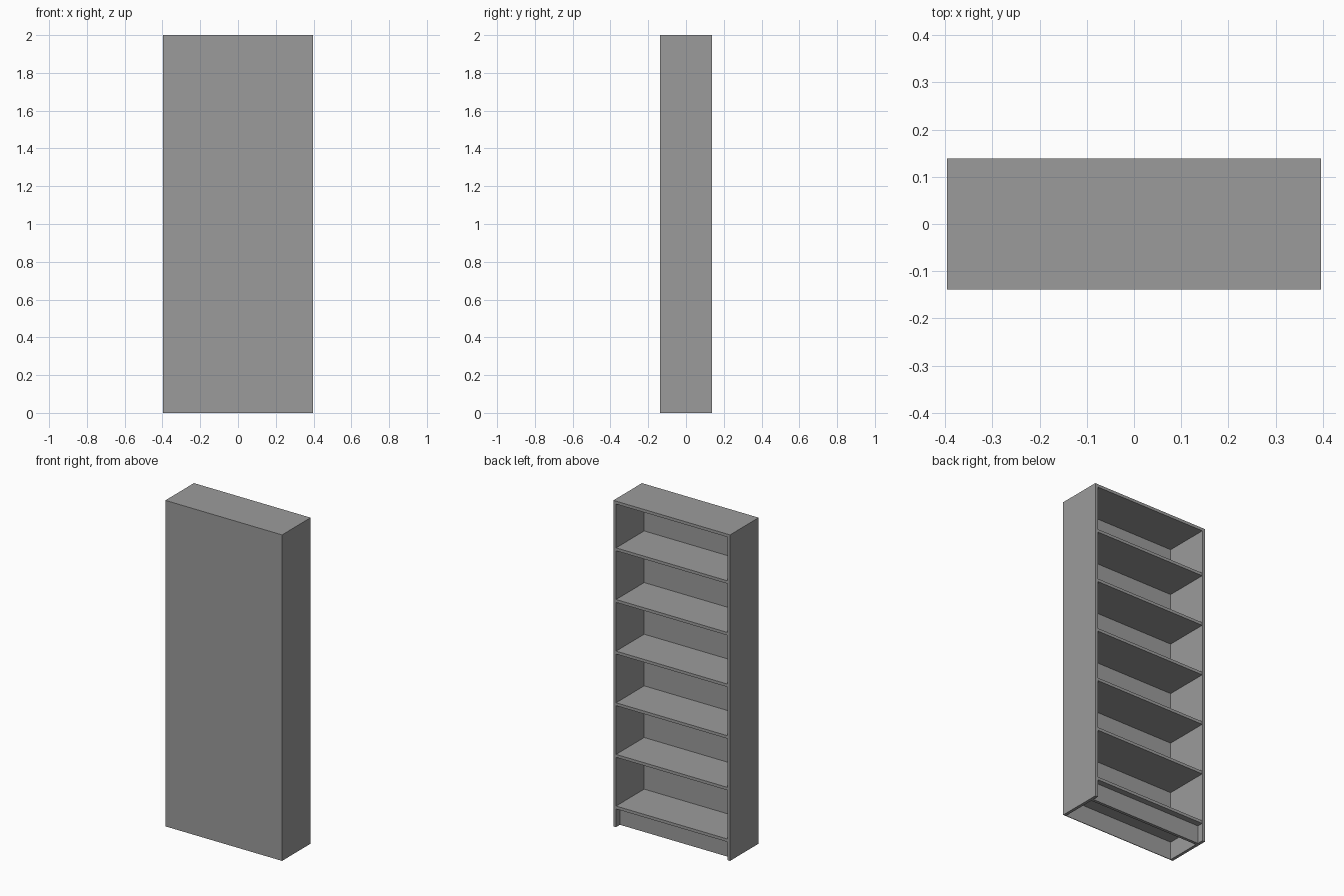
import bpy, bmesh

if "Cube" in bpy.data.objects:
    bpy.data.objects.remove(bpy.data.objects["Cube"])

W, D, H = 0.792, 0.277, 2.0      # overall width, depth, height
T = 0.018                        # board thickness
BACK = 0.004                     # back panel thickness
Y0, Y1 = -D / 2, D / 2           # closed face at -y, open face at +y
IN = W / 2 - T                   # inner half width

# Dark grey finish
finish_mat = bpy.data.materials.new("dark_grey")
finish_mat.diffuse_color = (0.33, 0.33, 0.33, 1)
finish_mat.use_nodes = True
finish_mat.node_tree.nodes["Principled BSDF"].inputs["Base Color"].default_value = finish_mat.diffuse_color


def finish(name, bm):
    bmesh.ops.recalc_face_normals(bm, faces=bm.faces)
    mesh = bpy.data.meshes.new(name)
    bm.to_mesh(mesh)
    bm.free()
    mesh.materials.append(finish_mat)
    obj = bpy.data.objects.new(name, mesh)
    bpy.context.collection.objects.link(obj)
    return obj


def board(name, lo, hi):
    bm = bmesh.new()
    bmesh.ops.create_cube(bm, size=1)
    for v in bm.verts:
        v.co = [lo[i] if v.co[i] < 0 else hi[i] for i in range(3)]
    return finish(name, bm)


def extrude_profile(name, points, y0, y1):
    bm = bmesh.new()
    face = bm.faces.new([bm.verts.new((x, y0, z)) for x, z in points])
    ext = bmesh.ops.extrude_face_region(bm, geom=[face])["geom"]
    verts = [g for g in ext if isinstance(g, bmesh.types.BMVert)]
    bmesh.ops.translate(bm, verts=verts, vec=(0, y1 - y0, 0))
    return finish(name, bm)


# Two sides and top as one continuous frame
extrude_profile("side_and_top_frame", [
    (-W / 2, 0), (-W / 2, H), (W / 2, H), (W / 2, 0),
    (IN, 0), (IN, H - T), (-IN, H - T), (-IN, 0)], Y0 + BACK, Y1)

# Back panel closing the -y face
board("back_panel", (-W / 2, Y0, 0), (W / 2, Y0 + BACK, H))

# Evenly spaced shelves, the lowest being the base
for i in range(6):
    top = 0.129 + i * 0.3168
    name = "base_shelf" if i == 0 else f"shelf_{i}"
    board(name, (-IN, Y0 + BACK, top - T), (IN, Y1 - 0.001, top))

# Recessed kick board under the base shelf
board("kick_board", (-IN, Y1 - 0.038 - T, 0), (IN, Y1 - 0.038, 0.129 - T))
